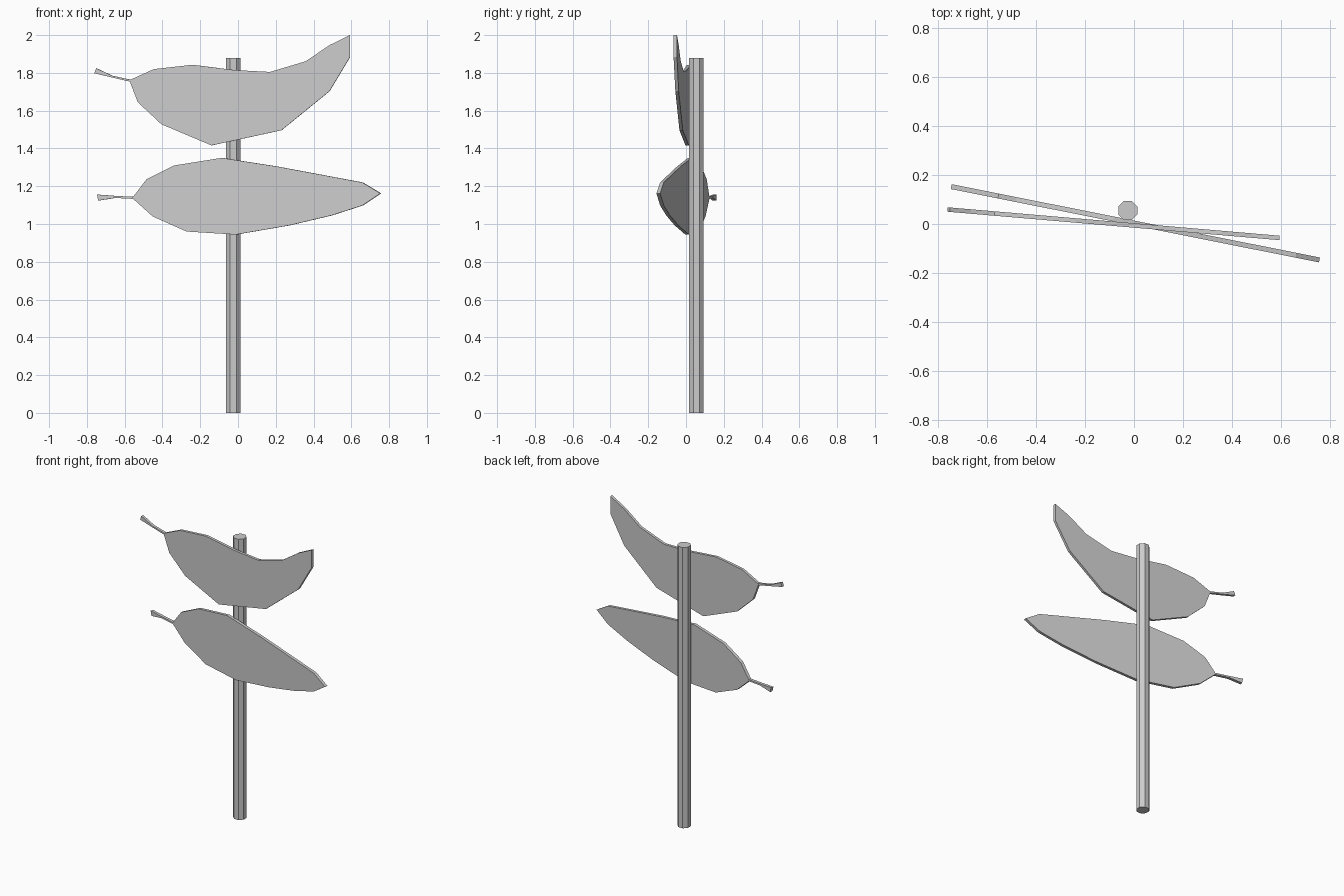
import bpy, bmesh, math
from mathutils import Vector

if "Cube" in bpy.data.objects:
    bpy.data.objects.remove(bpy.data.objects["Cube"])


def leaf_sign(name, outline, slope, y0, thickness):
    """Extrude a front (x, z) outline lying in the vertical plane y = y0 + slope * x."""
    normal = Vector((-slope, 1, 0)).normalized() * thickness
    bm = bmesh.new()
    front = [bm.verts.new(Vector((x, y0 + slope * x, z)) - normal / 2) for x, z in outline]
    face = bm.faces.new(front)
    ext = bmesh.ops.extrude_face_region(bm, geom=[face], use_keep_orig=True)
    back = [v for v in ext["geom"] if isinstance(v, bmesh.types.BMVert)]
    bmesh.ops.translate(bm, verts=back, vec=normal)
    bmesh.ops.triangulate(bm, faces=[f for f in bm.faces if len(f.verts) > 4])
    bmesh.ops.recalc_face_normals(bm, faces=bm.faces)
    mesh = bpy.data.meshes.new(name)
    bm.to_mesh(mesh)
    bm.free()
    obj = bpy.data.objects.new(name, mesh)
    bpy.context.collection.objects.link(obj)
    return obj


# Octagonal post
bpy.ops.mesh.primitive_cylinder_add(vertices=8, radius=0.042, depth=1.88,
                                    location=(-0.025, 0.055, 0.94),
                                    rotation=(0, 0, math.radians(22.5)))
bpy.context.object.name = "post"

# Upper curved leaf board with stem
leaf_sign("upper_leaf_sign", [
    (-0.76, 1.798), (-0.75, 1.825), (-0.665, 1.785), (-0.568, 1.764),
    (-0.445, 1.82), (-0.24, 1.843), (-0.02, 1.815), (0.17, 1.805),
    (0.36, 1.862), (0.485, 1.947), (0.593, 2.0), (0.593, 1.883),
    (0.485, 1.703), (0.23, 1.496), (-0.14, 1.416), (-0.405, 1.528),
    (-0.53, 1.645), (-0.572, 1.754), (-0.668, 1.776),
], -0.0856, -0.006, 0.018)

# Lower straight leaf board with stem
leaf_sign("lower_leaf_sign", [
    (-0.745, 1.156), (-0.738, 1.124), (-0.65, 1.138), (-0.553, 1.133),
    (-0.45, 1.04), (-0.27, 0.96), (-0.01, 0.944), (0.27, 0.992),
    (0.495, 1.045), (0.66, 1.098), (0.756, 1.162), (0.66, 1.22),
    (0.205, 1.305), (-0.085, 1.35), (-0.335, 1.31), (-0.483, 1.236),
    (-0.553, 1.144), (-0.65, 1.149),
], -0.199, 0.004, 0.02)
